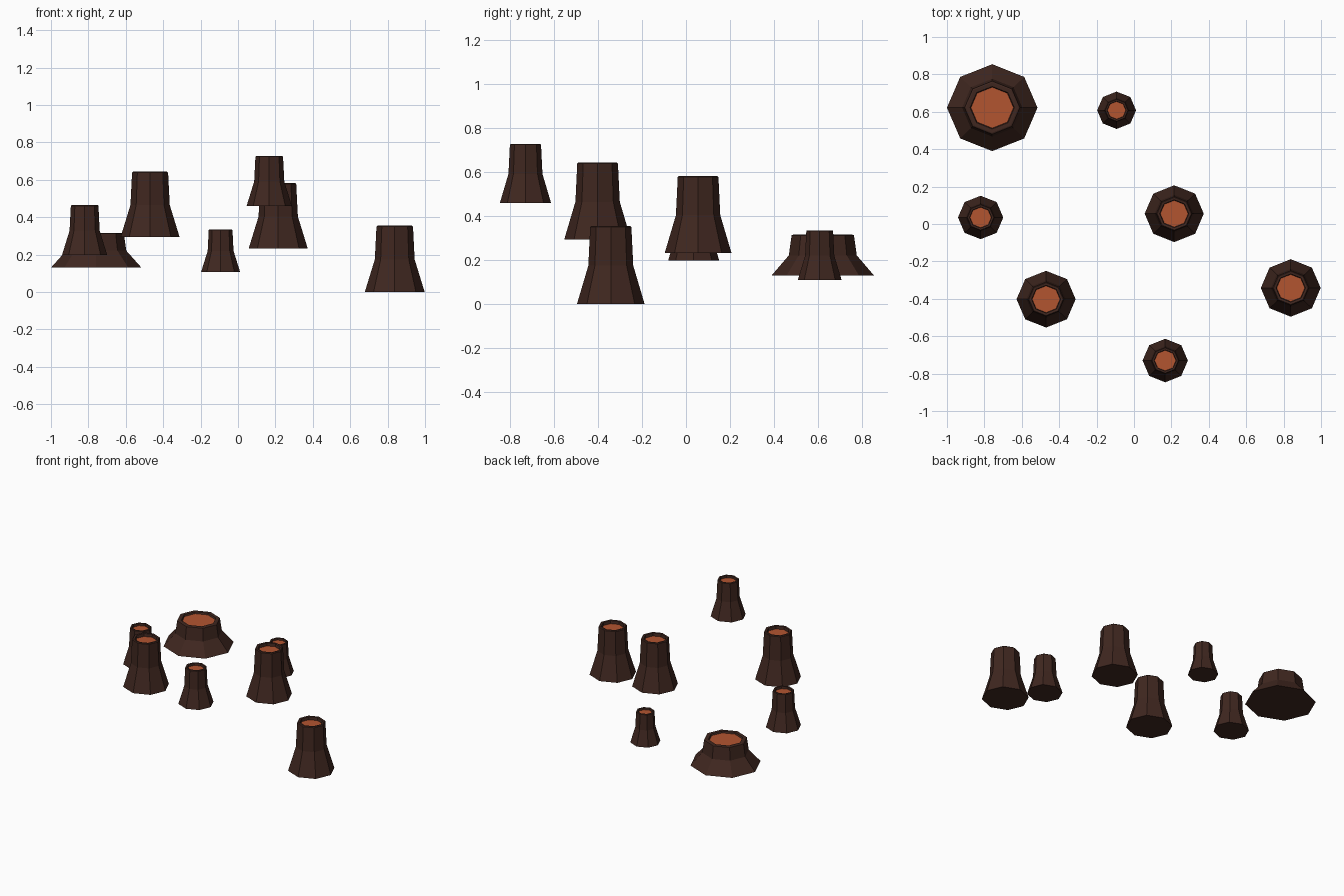
import bpy, bmesh
from math import cos, sin, pi

if "Cube" in bpy.data.objects:
    bpy.data.objects.remove(bpy.data.objects["Cube"])

SIDES = 8


def material(name, color):
    m = bpy.data.materials.new(name)
    m.diffuse_color = color
    m.use_nodes = True
    m.node_tree.nodes["Principled BSDF"].inputs["Base Color"].default_value = m.diffuse_color
    return m


bark_mat = material("bark", (0.05, 0.02, 0.014, 1))
wood_mat = material("cut_wood", (0.45, 0.09, 0.03, 1))

# Stump profile: radius and height as fractions, from the foot up over the rim
PROFILE = [(1.0, 0.0), (0.665, 0.49), (0.61, 0.985), (0.575, 1.0),
           (0.49, 0.995), (0.47, 0.935)]


def ring(bm, radius, z):
    return [bm.verts.new((radius * cos(2 * pi * i / SIDES),
                          0.96 * radius * sin(2 * pi * i / SIDES), z))
            for i in range(SIDES)]


def finish(bm, name, loc, mat):
    mesh = bpy.data.meshes.new(name)
    bm.to_mesh(mesh)
    bm.free()
    mesh.materials.append(mat)
    ob = bpy.data.objects.new(name, mesh)
    ob.location = loc
    bpy.context.collection.objects.link(ob)


def stump(name, x, y, z, radius, height):
    # Bark: flared foot, straight trunk, rim and short recess wall
    bm = bmesh.new()
    rings = [ring(bm, r * radius, h * height) for r, h in PROFILE]
    bm.faces.new(rings[0][::-1])
    for a, b in zip(rings, rings[1:]):
        for i in range(SIDES):
            j = (i + 1) % SIDES
            bm.faces.new((a[i], a[j], b[j], b[i]))
    finish(bm, name + "_bark", (x, y, z), bark_mat)

    # Sunken cut wood face
    bm = bmesh.new()
    r, h = PROFILE[-1]
    bm.faces.new(ring(bm, r * radius, h * height))
    finish(bm, name + "_cut_face", (x, y, z), wood_mat)


# name, x, y, base z, foot radius, height
STUMPS = [
    ("wide_stump", -0.758, 0.622, 0.13, 0.242, 0.185),
    ("tiny_stump", -0.093, 0.608, 0.108, 0.104, 0.227),
    ("small_stump_left", -0.82, 0.035, 0.197, 0.121, 0.268),
    ("small_stump_front", 0.167, -0.73, 0.46, 0.121, 0.268),
    ("tall_stump_middle", 0.215, 0.055, 0.232, 0.158, 0.35),
    ("tall_stump_left", -0.47, -0.402, 0.293, 0.158, 0.35),
    ("tall_stump_right", 0.838, -0.342, 0.0, 0.16, 0.355),
]
for s in STUMPS:
    stump(*s)
